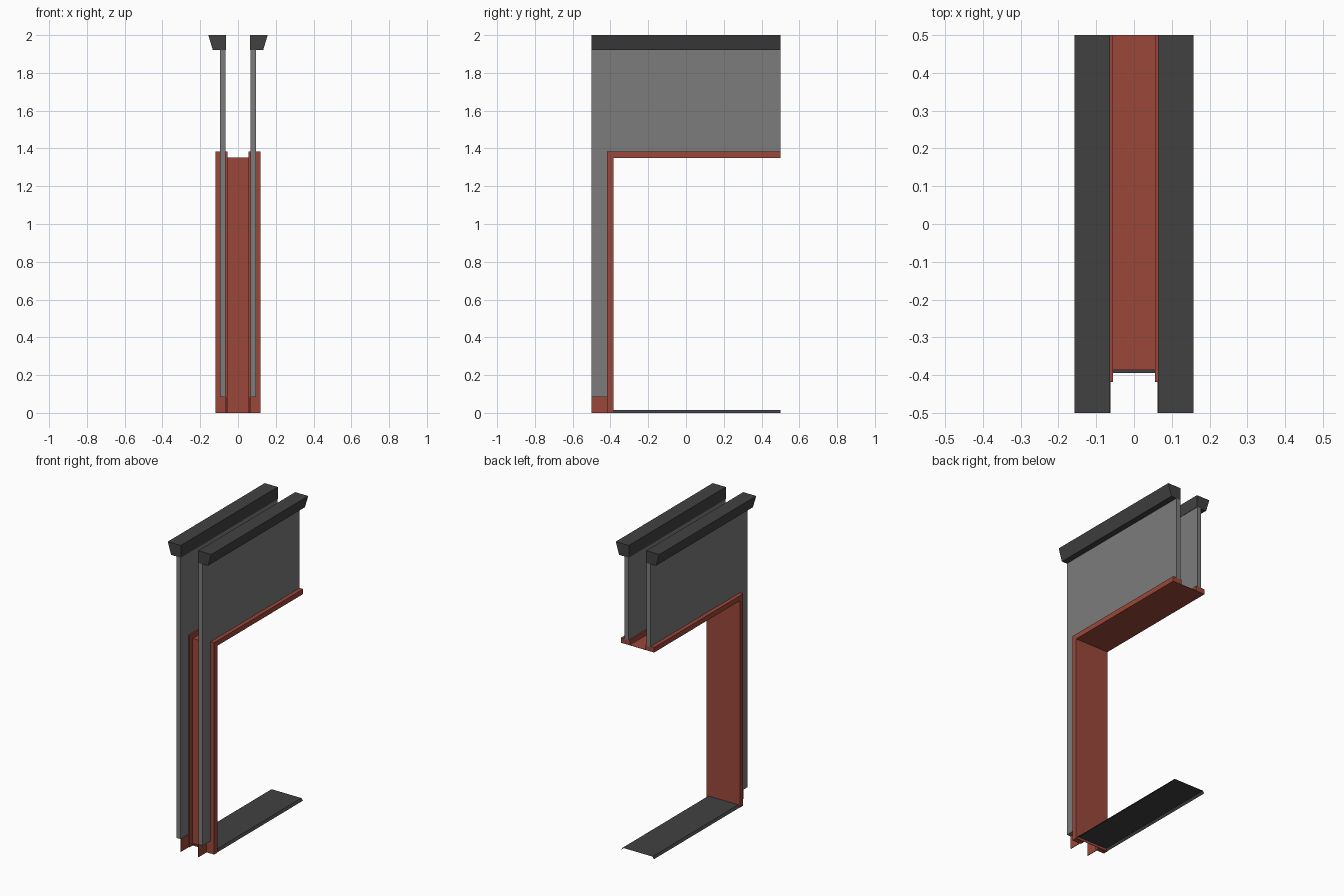
import bpy, bmesh

if "Cube" in bpy.data.objects:
    bpy.data.objects.remove(bpy.data.objects["Cube"])


def material(name, rgb):
    m = bpy.data.materials.new(name)
    m.diffuse_color = (*rgb, 1)
    m.use_nodes = True
    m.node_tree.nodes["Principled BSDF"].inputs["Base Color"].default_value = m.diffuse_color
    return m


RED = material("rust red", (0.325, 0.064, 0.042))
GREY = material("mid grey", (0.2, 0.2, 0.2))
DARK = material("dark grey", (0.053, 0.053, 0.053))


def prism(name, profile, axis, a, b, mat, closed=True):
    """Extrude a profile along an axis: 'x' uses (y, z), 'y' uses (x, z)."""
    bm = bmesh.new()
    point = (lambda t, p: (t, *p)) if axis == 'x' else (lambda t, p: (p[0], t, p[1]))
    ends = [[bm.verts.new(point(t, p)) for p in profile] for t in (a, b)]
    n = len(profile)
    for i in range(n if closed else n - 1):
        j = (i + 1) % n
        bm.faces.new((ends[0][i], ends[0][j], ends[1][j], ends[1][i]))
    if closed:
        bm.faces.new(ends[0])
        bm.faces.new(ends[1][::-1])
        bmesh.ops.recalc_face_normals(bm, faces=bm.faces)
    me = bpy.data.meshes.new(name)
    bm.to_mesh(me)
    bm.free()
    me.materials.append(mat)
    ob = bpy.data.objects.new(name, me)
    bpy.context.collection.objects.link(ob)
    return ob


def door_frame(t):
    """L-shaped jamb and lintel section of thickness t, in (y, z)."""
    return [(-0.385, 0), (-0.385, 1.35), (0.5, 1.35), (0.5, 1.35 + t),
            (-0.385 - t, 1.35 + t), (-0.385 - t, 0)]


# Wall sheet with the doorway notch
wall = [(-0.5, 0.083), (-0.418, 0.083), (-0.418, 1.38), (0.5, 1.38),
        (0.5, 1.92), (-0.5, 1.92)]

for side, s in (("left", -1), ("right", 1)):
    prism(side + "_wall_panel", wall, 'x', s * 0.065, s * 0.095, GREY)
    # Flared top rail
    prism(side + "_top_rail",
          [(s * 0.063, 1.92), (s * 0.133, 1.92), (s * 0.157, 2), (s * 0.063, 2)],
          'y', -0.5, 0.5, DARK)
    # Thick frame edge that carries the panel
    prism(side + "_frame_edge", door_frame(0.033), 'x', s * 0.056, s * 0.12, RED)
    # Thin skirting plate at the foot of the panel
    prism(side + "_skirting",
          [(-0.5, 0), (-0.418, 0), (-0.418, 0.083), (-0.5, 0.083)],
          'x', s * 0.062, s * 0.066, RED)

# Thin web joining the two frame edges
prism("frame_web", door_frame(0.002), 'x', -0.056, 0.056, RED)

# Low threshold: a thin open strip with sloping edges
prism("threshold", [(0.118, 0), (0.108, 0.015), (-0.108, 0.015), (-0.118, 0)],
      'y', -0.395, 0.5, DARK, closed=False)
